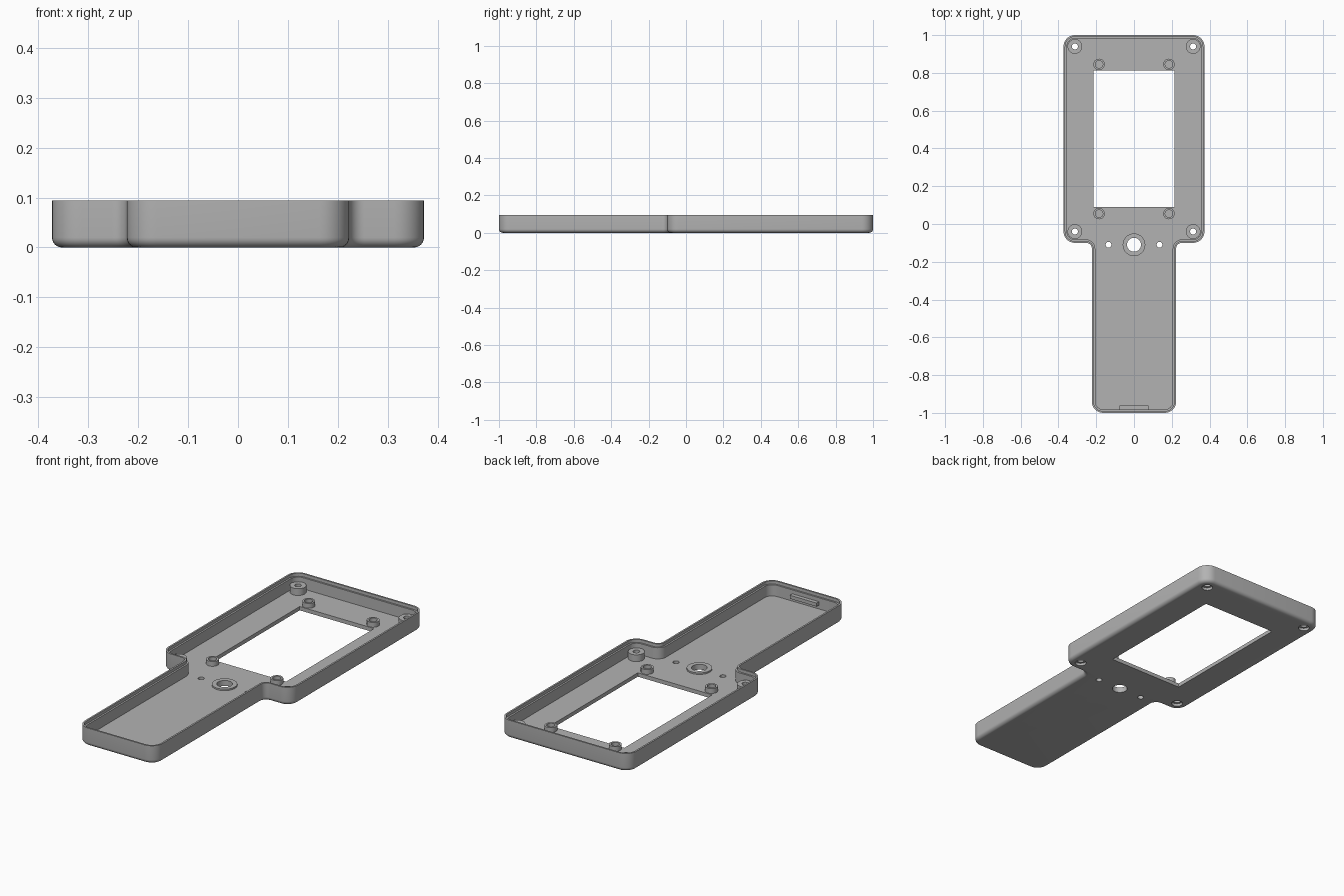
import bpy, bmesh
from math import sin, cos, pi, radians

cube = bpy.data.objects.get("Cube")
if cube:
    bpy.data.objects.remove(cube, do_unlink=True)

HEIGHT, FLOOR = 0.094, 0.02

grey = bpy.data.materials.new("plain grey")
grey.use_nodes = True
grey.diffuse_color = (0.45, 0.45, 0.45, 1)
grey.node_tree.nodes["Principled BSDF"].inputs["Base Color"].default_value = grey.diffuse_color


def finish(name, bm):
    bmesh.ops.recalc_face_normals(bm, faces=bm.faces)
    mesh = bpy.data.meshes.new(name)
    bm.to_mesh(mesh)
    bm.free()
    mesh.materials.append(grey)
    obj = bpy.data.objects.new(name, mesh)
    bpy.context.collection.objects.link(obj)
    return obj


def smooth(obj):
    bpy.ops.object.select_all(action='DESELECT')
    obj.select_set(True)
    bpy.context.view_layer.objects.active = obj
    bpy.ops.object.shade_smooth_by_angle(angle=radians(35))


def loft(bm, rings, cap):
    """Bridge point rings; cap the ends, or close the loop of rings."""
    loops = [[bm.verts.new(p) for p in ring] for ring in rings]
    pairs = list(zip(loops, loops[1:])) + ([] if cap else [(loops[-1], loops[0])])
    for a, b in pairs:
        for i in range(len(a)):
            j = (i + 1) % len(a)
            bm.faces.new((a[i], a[j], b[j], b[i]))
    if cap:
        bm.faces.new(loops[0])
        bm.faces.new(loops[-1])


def circle(x, y, r, z, n=32):
    return [(x + r * cos(2 * pi * i / n), y + r * sin(2 * pi * i / n), z) for i in range(n)]


def lathe(bm, x, y, profile, cap=True):
    loft(bm, [circle(x, y, r, z) for r, z in profile], cap)


def box(bm, x0, x1, y0, y1, z0, z1):
    loft(bm, [[(x0, y0, z), (x1, y0, z), (x1, y1, z), (x0, y1, z)] for z in (z0, z1)], True)


# Right half corners: centre, radius, start angle, sweep
CORNERS = [(0.163, -0.94, 0.06, -90, 90),
           (0.253, -0.13, 0.03, 180, -90),
           (0.313, -0.04, 0.06, -90, 90),
           (0.313, 0.94, 0.06, 0, 90)]


def outline(inset, z, steps=8):
    half = []
    for cx, cy, r, start, sweep in CORNERS:
        rad = r - inset if sweep > 0 else r + inset
        for i in range(steps + 1):
            a = radians(start + sweep * i / steps)
            half.append((cx + rad * cos(a), cy + rad * sin(a), z))
    return half + [(-x, y, z) for x, y, z in reversed(half)]


# Tray: rounded bottom edge, outer wall, stepped rim, inner wall, floor
R = 0.02
profile = [(R - R * sin(a), R - R * cos(a)) for a in [pi / 2 * i / 6 for i in range(7)]]
profile += [(0, HEIGHT), (0.009, HEIGHT), (0.009, 0.078), (0.018, 0.078), (0.018, FLOOR)]
bm = bmesh.new()
loft(bm, [outline(d, z) for d, z in profile], True)
tray = finish("tray", bm)

# Openings: window, counterbored screw holes, centre hole, pin holes
SCREWS = [(s * 0.313, y) for s in (-1, 1) for y in (-0.04, 0.94)]
MOUNTS = [(s * 0.185, y) for s in (-1, 1) for y in (0.055, 0.845)]
bm = bmesh.new()
box(bm, -0.214, 0.214, 0.09, 0.812, -0.1, 0.2)
for x, y in SCREWS:
    lathe(bm, x, y, [(0.027, -0.1), (0.027, 0.014), (0.016, 0.014), (0.016, 0.2)])
lathe(bm, 0, -0.11, [(0.037, -0.1), (0.037, 0.2)])
for s in (-1, 1):
    lathe(bm, s * 0.135, -0.11, [(0.015, -0.1), (0.015, 0.2)])
cutter = finish("opening_cutter", bm)
cutter.hide_render = True
mod = tray.modifiers.new("openings", 'BOOLEAN')
mod.operation, mod.solver, mod.object = 'DIFFERENCE', 'EXACT', cutter
bpy.context.view_layer.update()
cut_mesh = bpy.data.meshes.new_from_object(tray.evaluated_get(bpy.context.evaluated_depsgraph_get()))
tray.modifiers.clear()
tray.data = cut_mesh
bpy.data.objects.remove(cutter, do_unlink=True)
smooth(tray)


def tubes(name, spots, outer, inner, top):
    bm = bmesh.new()
    z = FLOOR - 0.002
    for x, y in spots:
        lathe(bm, x, y, [(inner, z), (outer, z), (outer, top), (inner, top)], cap=False)
    smooth(finish(name, bm))


# Raised bosses on the floor
tubes("screw_bosses", SCREWS, 0.039, 0.016, 0.055)
tubes("mount_bosses", MOUNTS, 0.03, 0.02, 0.045)
tubes("centre_ring", [(0, -0.11)], 0.06, 0.037, 0.028)

# Catch tab on the handle end wall
bm = bmesh.new()
box(bm, -0.077, 0.077, -0.985, -0.962, 0.04, 0.058)
finish("catch_tab", bm)
